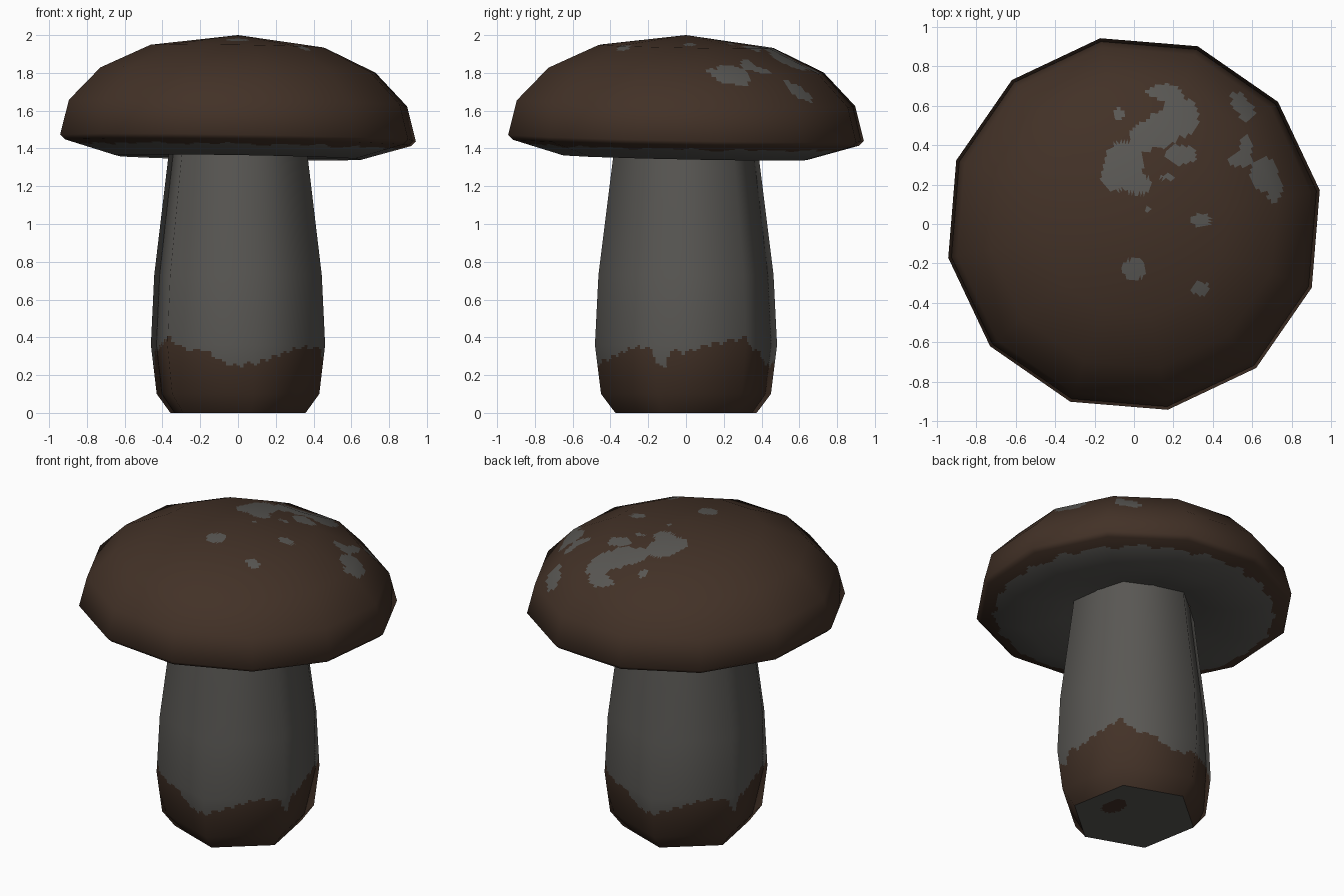
import bpy, bmesh, math

if "Cube" in bpy.data.objects:
    bpy.data.objects.remove(bpy.data.objects["Cube"])

TURN = math.radians(10.3)


def material(name, rgb):
    m = bpy.data.materials.new(name)
    m.diffuse_color = (*rgb, 1)
    m.use_nodes = True
    m.node_tree.nodes["Principled BSDF"].inputs["Base Color"].default_value = m.diffuse_color
    return m


BROWN = material("earth brown", (0.055, 0.031, 0.020))
GREY = material("pale grey", (0.100, 0.096, 0.088))


def revolve(name, profile, sides, start, cuts, rule, tilt=(0, 0)):
    """Low-poly revolve with smooth normals; flat facets are cut finely so a
    rule can colour them (0 brown, 1 grey) without changing the shape."""
    bm = bmesh.new()
    rings = []
    for r, z in profile:
        n = 1 if r == 0 else sides
        ring = []
        for i in range(n):
            a = start + i * 2 * math.pi / sides
            x, y = r * math.cos(a), r * math.sin(a)
            ring.append(bm.verts.new((x, y, z + tilt[0] * x + tilt[1] * y)))
        rings.append(ring)
    for lo, hi in zip(rings, rings[1:]):
        for i in range(sides):
            j = (i + 1) % sides
            if len(lo) == 1:
                bm.faces.new((lo[0], hi[j], hi[i]))
            elif len(hi) == 1:
                bm.faces.new((lo[i], lo[j], hi[0]))
            else:
                bm.faces.new((lo[i], lo[j], hi[j], hi[i]))
    # keep the coarse normals through the cutting
    bm.normal_update()
    layer = bm.verts.layers.float_vector.new("coarse")
    for v in bm.verts:
        v[layer] = v.normal
    bmesh.ops.subdivide_edges(bm, edges=bm.edges[:], cuts=cuts, use_grid_fill=True)
    bm.normal_update()
    for f in bm.faces:
        f.smooth = True
        f.material_index = rule(f.calc_center_median(), f.normal)
    normals = []
    for v in bm.verts:
        n = v[layer].copy()
        normals.append(n.normalized() if n.length > 0.1 else v.normal.copy())
    me = bpy.data.meshes.new(name)
    bm.to_mesh(me)
    bm.free()
    me.attributes.remove(me.attributes["coarse"])
    me.materials.append(BROWN)
    me.materials.append(GREY)
    me.normals_split_custom_set_from_vertices(normals)
    ob = bpy.data.objects.new(name, me)
    bpy.context.collection.objects.link(ob)
    return ob


# Cap: grey spots (x, y, half width, half depth) and a grey underside
SPOTS = [
    (-.05, .31, .10, .11), (-.09, .24, .08, .07), (.02, .20, .07, .05),
    (.05, .44, .07, .08), (.14, .48, .09, .09), (.24, .54, .09, .10),
    (.15, .67, .09, .04), (.20, .62, .05, .08), (-.08, .56, .03, .03),
    (.24, .35, .08, .05), (.17, .24, .035, .015), (.34, .02, .05, .035),
    (0, -.23, .06, .055), (.34, -.33, .045, .035), (.07, .07, .015, .015),
    (.53, .62, .04, .05), (.57, .57, .04, .05), (.57, .39, .03, .06),
    (.54, .33, .06, .04), (.66, .25, .07, .09), (.71, .18, .04, .07),
]


def cap_rule(c, n):
    if n.z < 0:
        a = math.atan2(c.y, c.x)
        edge = 0.835 + 0.012 * math.sin(23 * a) + 0.008 * math.sin(41 * a)
        return int(math.hypot(c.x, c.y) < edge)
    return int(any(((c.x - x) / w) ** 2 + ((c.y - y) / d) ** 2 < 1
                   for x, y, w, d in SPOTS))


revolve("cap",
        [(.34, 1.425), (.42, 1.41), (.66, 1.352), (.93, 1.43), (.957, 1.455),
         (.91, 1.64), (.74, 1.815), (.47, 1.94), (0, 2.0)],
        12, TURN, 15, cap_rule, (-.016, -.02))

# Stem: ragged brown foot, its height given by angle and repeating each half turn
FOOT = [(0, .32), (15, .36), (33, .39), (43, .39), (52, .33), (65, .34),
        (76, .28), (86, .25), (98, .26), (115, .29), (130, .33), (142, .35),
        (158, .34), (162, .24), (166, .24), (169, .33), (180, .32)]


def stem_rule(c, n):
    a = math.degrees(math.atan2(c.y, c.x)) % 180
    for (a0, z0), (a1, z1) in zip(FOOT, FOOT[1:]):
        if a0 <= a <= a1:
            edge = z0 + (z1 - z0) * (a - a0) / (a1 - a0)
            return int(c.z > edge + 0.012 * math.sin(math.radians(a * 38)))
    return 1


HEX = math.radians(30) + TURN
revolve("stem",
        [(.38, 0), (.457, .1), (.49, .36), (.471, .73), (.39, 1.37), (.385, 1.425)],
        6, HEX, 23, stem_rule)

# Flat stem base with one small brown patch
revolve("stem_base", [(0, 0), (.38, 0)], 6, HEX, 15,
        lambda c, n: int(((c.x - .17) / .06) ** 2 + ((c.y - .02) / .09) ** 2 > 1))
